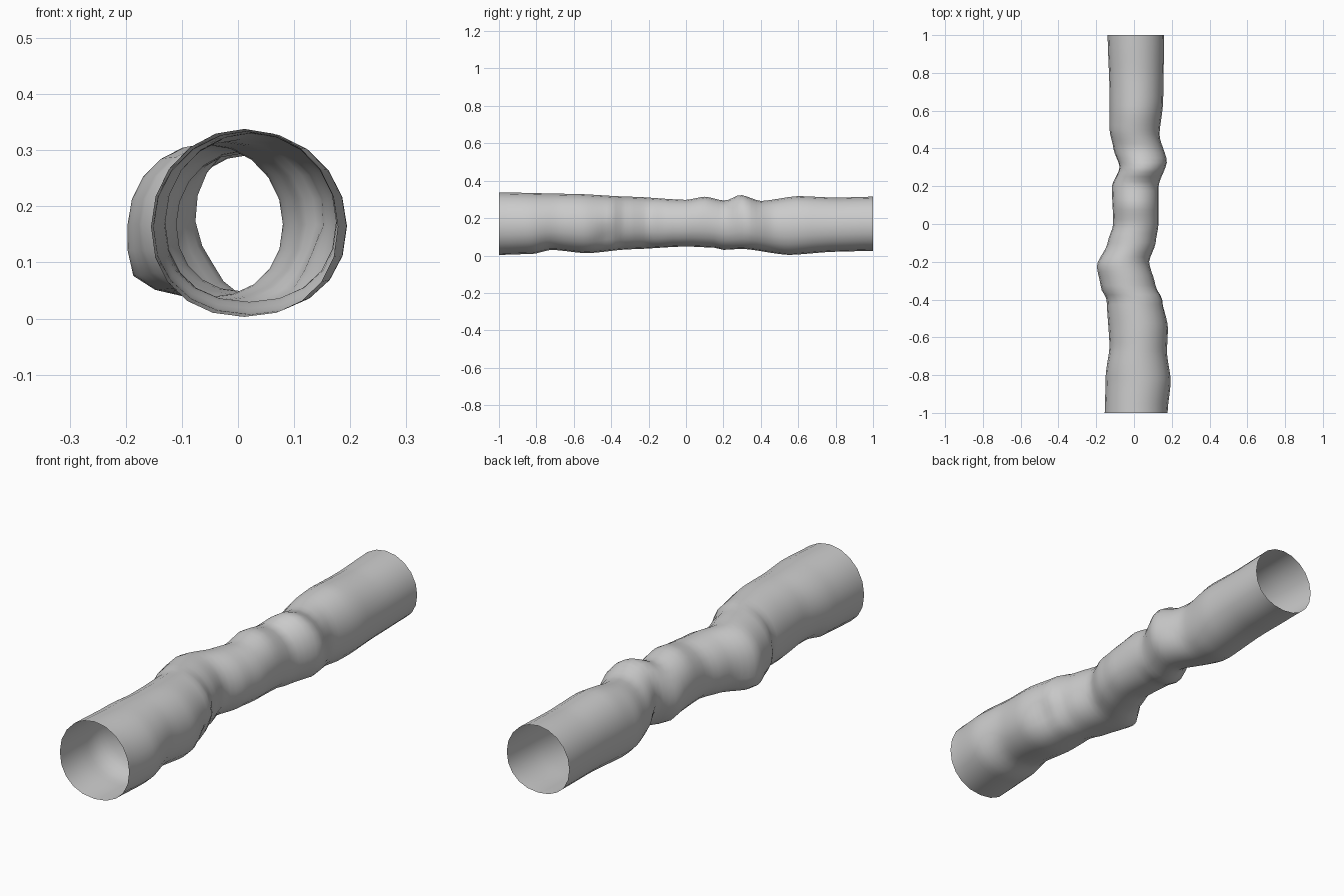
import bpy, bmesh, math

if "Cube" in bpy.data.objects:
    bpy.data.objects.remove(bpy.data.objects["Cube"])

# Outline of the pipe along y: (y, value) for each side
LEFT = [(-1, -.155), (-.8, -.15), (-.65, -.13), (-.4, -.145), (-.34, -.175), (-.22, -.197),
        (-.1, -.14), (0, -.11), (.2, -.118), (.3, -.078), (.4, -.11), (.5, -.13), (.7, -.13), (1, -.14)]
RIGHT = [(-1, .178), (-.83, .195), (-.68, .175), (-.55, .18), (-.4, .155), (-.33, .115),
         (-.2, .08), (-.1, .115), (0, .13), (.2, .13), (.33, .175), (.47, .135), (.65, .155), (1, .16)]
TOP = [(-1, .338), (-.6, .33), (-.3, .315), (0, .298), (.1, .315), (.21, .293),
       (.29, .325), (.4, .292), (.6, .318), (.8, .31), (1, .315)]
BOTTOM = [(-1, .003), (-.82, .008), (-.72, .03), (-.53, .012), (-.3, .033), (0, .048),
          (.15, .042), (.2, .03), (.3, .035), (.55, .003), (.8, .02), (1, .025)]

# Local dents (negative) and bulges: y, angle in degrees, depth, length, angular spread
DENTS = [(-.42, -25, -.02, .06, 22), (-.23, 218, .02, .09, 20), (.3, 215, -.015, .08, 25)]

SIDES, RINGS = 20, 81


def sample(pts, y):
    for (a, u), (b, v) in zip(pts, pts[1:]):
        if y <= b:
            t = max(0, (y - a) / (b - a))
            return u + (v - u) * t * t * (3 - 2 * t) * .6 + (v - u) * t * .4
    return pts[-1][1]


def ring_point(y, ang):
    l, r, t, b = (sample(p, y) for p in (LEFT, RIGHT, TOP, BOTTOM))
    cx, rx = (l + r) / 2, (r - l) / 2
    cz = b + (t - b) * .48
    c, s = math.cos(ang), math.sin(ang)
    # the underside is slightly squarer than the crown
    e = 1.0 if s >= 0 else .92
    x = math.copysign(abs(c) ** e, c) * rx
    z = math.copysign(abs(s) ** e, s) * ((t - cz) if s >= 0 else (cz - b))
    k = 0
    for dy, da, depth, length, spread in DENTS:
        d = (math.degrees(ang) - da + 180) % 360 - 180
        k += depth * math.exp(-((y - dy) / length) ** 2 - (d / spread) ** 2)
    return cx + x + k * c, y, cz + z + k * s


# Open-ended crumpled pipe
bm = bmesh.new()
rings = []
for i in range(RINGS):
    y = -1 + 2 * i / (RINGS - 1)
    rings.append([bm.verts.new(ring_point(y, math.tau * j / SIDES)) for j in range(SIDES)])
for a, b in zip(rings, rings[1:]):
    for j in range(SIDES):
        k = (j + 1) % SIDES
        bm.faces.new((a[j], b[j], b[k], a[k]))
bmesh.ops.recalc_face_normals(bm, faces=bm.faces)
# Relax the lengthwise kinks a little
inner = [v for v in bm.verts if abs(v.co.y) < .99]
bmesh.ops.smooth_vert(bm, verts=inner, factor=.1, use_axis_x=True, use_axis_z=True)
mesh = bpy.data.meshes.new("pipe")
bm.normal_update()
# Make normals face outwards
f = bm.faces[:][0]
mid = f.calc_center_median()
if f.normal.x * mid.x + f.normal.z * (mid.z - .17) < 0:
    bmesh.ops.reverse_faces(bm, faces=bm.faces)
bm.to_mesh(mesh)
bm.free()
pipe = bpy.data.objects.new("pipe", mesh)
bpy.context.collection.objects.link(pipe)
for p in mesh.polygons:
    p.use_smooth = True
